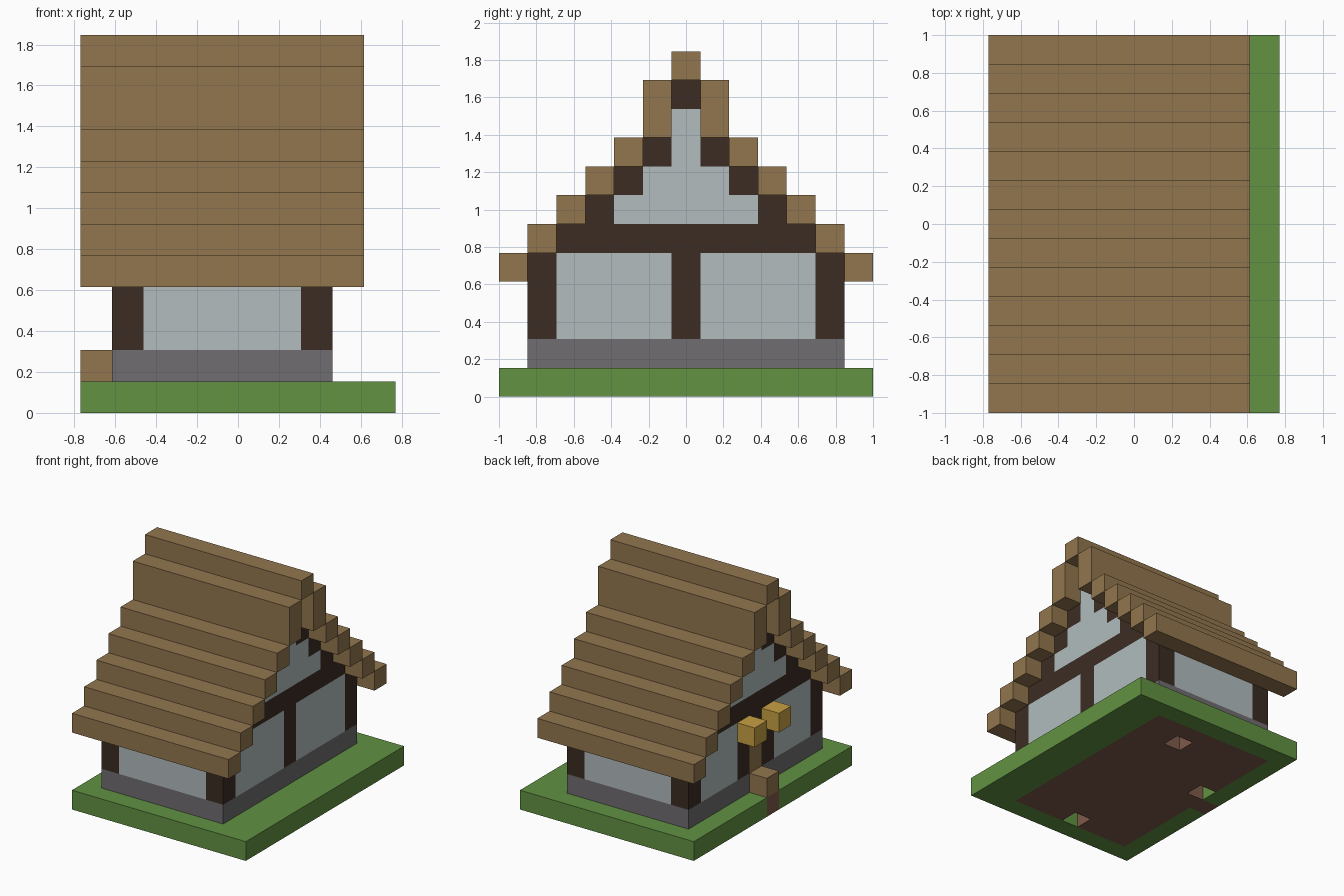
import bpy
import bmesh
from mathutils import Vector

cube = bpy.data.objects.get("Cube")
if cube:
    bpy.data.objects.remove(cube, do_unlink=True)

U = 2 / 13  # size of one block


def material(name, rgb):
    """Flat colour from 0-255 screen values, stored as linear."""
    lin = [c / 3294.6 if c < 11 else ((c / 255 + 0.055) / 1.055) ** 2.4 for c in rgb]
    mat = bpy.data.materials.new(name)
    mat.use_nodes = True
    mat.diffuse_color = (*lin, 1)
    bsdf = mat.node_tree.nodes["Principled BSDF"]
    bsdf.inputs["Base Color"].default_value = (*lin, 1)
    bsdf.inputs["Roughness"].default_value = 0.9
    return mat


grass = material("grass_green", (98, 146, 66))
dirt = material("dirt_brown", (126, 91, 74))
stone = material("stone_grey", (112, 109, 112))
timber = material("dark_timber", (59, 44, 35))
plaster = material("pale_plaster", (178, 188, 190))
wood = material("light_wood", (146, 118, 78))
glow = material("lantern_yellow", (200, 160, 68))


def blocks(name, mat, boxes):
    """One object of boxes, each (x0, x1, y0, y1, z0, z1) in blocks."""
    bm = bmesh.new()
    for x0, x1, y0, y1, z0, z1 in boxes:
        verts = bmesh.ops.create_cube(bm, size=1)["verts"]
        size = Vector((x1 - x0, y1 - y0, z1 - z0))
        mid = Vector((x0 + x1, y0 + y1, z0 + z1)) / 2
        for v in verts:
            v.co = Vector(a * b + c for a, b, c in zip(v.co, size, mid)) * U
    mesh = bpy.data.meshes.new(name)
    bm.to_mesh(mesh)
    bm.free()
    mesh.materials.append(mat)
    obj = bpy.data.objects.new(name, mesh)
    bpy.context.collection.objects.link(obj)
    return obj


def both(boxes):
    """Boxes plus their mirror images across y = 0."""
    return boxes + [(a, b, -d, -c, e, f) for a, b, c, d, e, f in boxes]


# Ground: grass border around a dirt bed with a few missing blocks below
blocks("grass", grass, both([(-5, 5, 5.5, 6.5, 0, 1), (-5, -4, 0.5, 5.5, 0, 1)])
       + [(3, 5, -5.5, 5.5, 0, 1)])
pits = {-4: 0.5, -1: -5.5, 0: 3.5}
bed = [(-5, -4, -0.5, 0.5, 0, 1)]
for x in range(-4, 3):
    p = pits.get(x)
    spans = [(-5.5, 5.5)] if p is None else [(-5.5, p), (p + 1, 5.5)]
    bed += [(x, x + 1, a, b, 0, 1) for a, b in spans if b > a]
blocks("dirt_bed", dirt, bed)

# Foundation and doorstep
blocks("foundation", stone, [(-4, 3, -5.5, 5.5, 1, 2)])
blocks("doorstep", wood, [(-5, -4, -0.5, 0.5, 1, 2)])

# Long side walls
blocks("side_panels", plaster, both([(-3, 2, 4.5, 5.5, 2, 5)]))

# Gable walls, the left one plain and the right one with the door
for side, x0 in (("left", 2), ("right", -4)):
    x1 = x0 + 1
    inner = 0.5 if side == "left" else 1.5
    blocks(side + "_corner_posts", timber, both([(x0, x1, 4.5, 5.5, 2, 5)]))
    blocks(side + "_lower_panels", plaster, both([(x0, x1, inner, 4.5, 2, 5)]))
    blocks(side + "_cross_beam", timber, [(x0, x1, -4.5, 4.5, 5, 6)])
    rafters = [(x0, x1, 2.5 - k, 3.5 - k, 6 + k, 7 + k) for k in range(3)]
    blocks(side + "_rafters", timber, both(rafters) + [(x0, x1, -0.5, 0.5, 10, 11)])
    fill = [(x0, x1, k - 2.5, 2.5 - k, 6 + k, 7 + k) for k in range(3)]
    blocks(side + "_upper_panel", plaster, fill + [(x0, x1, -0.5, 0.5, 9, 10)])

blocks("left_centre_post", timber, [(2, 3, -0.5, 0.5, 2, 5)])
blocks("door_frame", timber, both([(-4, -3, 0.5, 1.5, 2, 5)])
       + [(-4, -3, -0.5, 0.5, 4, 5)])
blocks("door", wood, [(-4, -3, -0.5, 0.5, 2, 4)])
blocks("lanterns", glow, both([(-5, -4, 0.5, 1.5, 4, 5)]))

# Stepped roof with a taller top course and a ridge
courses = [(-5, 4, 5.5 - k, 6.5 - k, 4 + k, 5 + k) for k in range(5)]
courses.append((-5, 4, 0.5, 1.5, 9, 11))
blocks("roof_courses", wood, both(courses))
blocks("roof_ridge", wood, [(-5, 4, -0.5, 0.5, 11, 12)])
